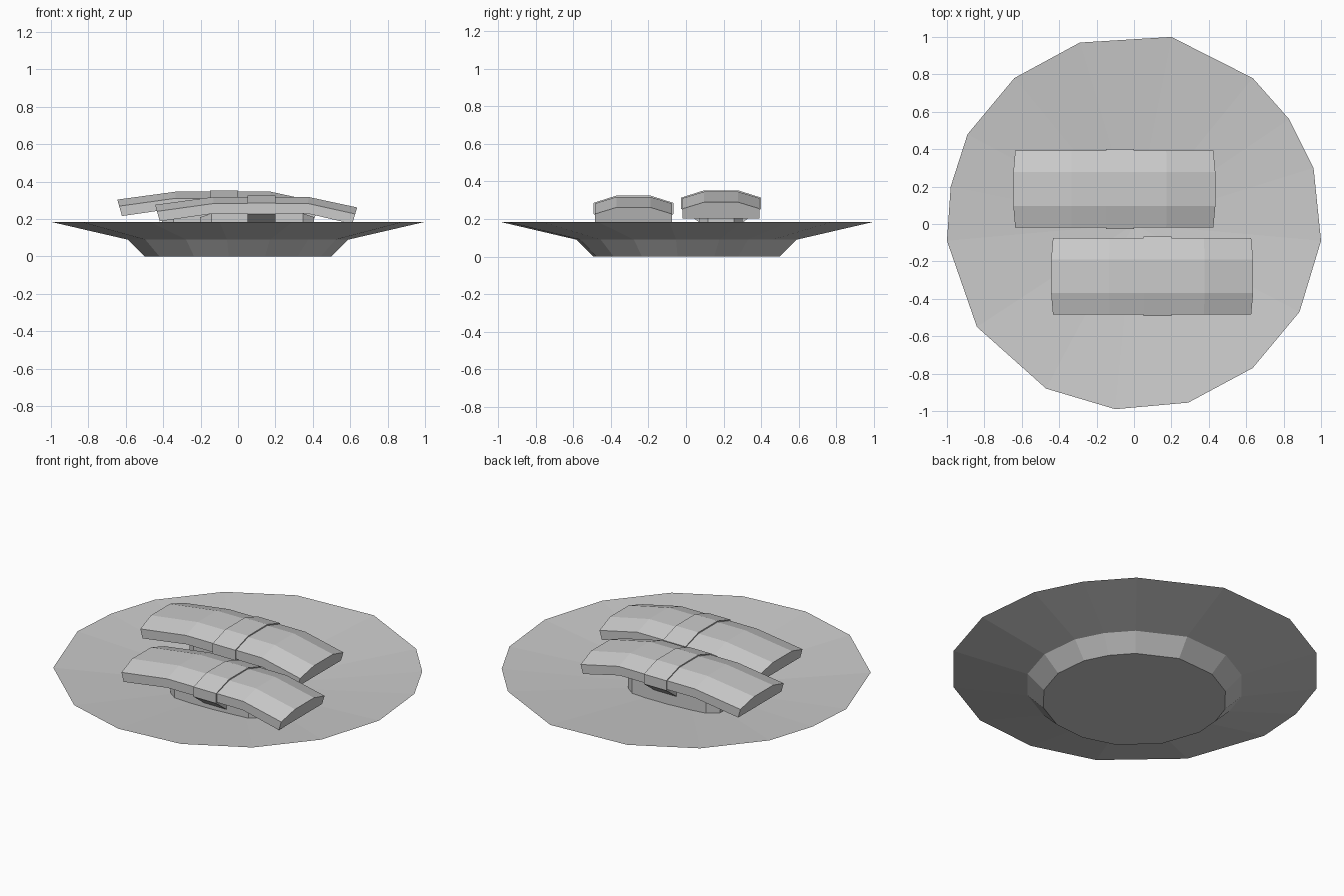
import bpy, bmesh

if "Cube" in bpy.data.objects:
    bpy.data.objects.remove(bpy.data.objects["Cube"])

def make(name, bm):
    bmesh.ops.recalc_face_normals(bm, faces=bm.faces)
    me = bpy.data.meshes.new(name)
    bm.to_mesh(me)
    bm.free()
    ob = bpy.data.objects.new(name, me)
    bpy.context.collection.objects.link(ob)
    return ob

def loft(name, rings):
    """Skin matching closed rings and cap both ends."""
    bm = bmesh.new()
    vs = [[bm.verts.new(p) for p in r] for r in rings]
    n = len(vs[0])
    for a, b in zip(vs, vs[1:]):
        for i in range(n):
            j = (i + 1) % n
            bm.faces.new((a[i], a[j], b[j], b[i]))
    bm.faces.new(vs[0])
    bm.faces.new(vs[-1])
    return make(name, bm)

# plate: irregular 16-sided rim, stepped underside, shallow conical top
RIM = [(.2, 1), (.635, .78), (.83, .56), (.96, .3), (1, -.09), (.885, -.47),
       (.635, -.77), (.29, -.955), (-.1, -.99), (-.47, -.88), (-.84, -.55),
       (-1, -.09), (-.98, .2), (-.89, .48), (-.64, .78), (-.29, .97)]
levels = [(.5, 0), (.59, .09), (1, .185), (.02, .092)]
loft("plate", [[(x * s, y * s, z) for x, y in RIM] for s, z in levels])

def nigiri(tag, cx, cy, dz, band_x):
    # fish slice: hexagonal section swept along a drooping path
    section = [(-.205, .23), (-.205, .283), (-.09, .318), (.09, .318), (.205, .283), (.205, .23)]
    path = [(-.54, -.042, .28), (-.23, 0, .06), (.28, 0, -.08), (.54, -.056, -.3)]
    rings = []
    for x, drop, lean in path:
        rings.append([(cx + x + lean * (.318 - z), cy + y, z + drop + dz) for y, z in section])
    loft(tag + "_fish_slice", rings)

    # rice block with chamfered ends
    rice = []
    for x, w, top, low in [(-.30, .07, .21, .13), (-.24, .115, .23, .09),
                           (.25, .115, .23, .09), (.31, .07, .21, .13)]:
        rice.append([(cx + x, cy - w, low), (cx + x, cy - w, top + dz),
                     (cx + x, cy + w, top + dz), (cx + x, cy + w, low)])
    loft(tag + "_rice", rice)

    # seaweed band wrapping fish and rice
    band = [(-.03, .09), (-.213, .227), (-.213, .286), (-.09, .325),
            (.09, .325), (.213, .286), (.213, .227), (.03, .09)]
    loft(tag + "_seaweed_band",
         [[(x, cy + y, z + dz) for y, z in band] for x in (band_x, band_x + .15)])

nigiri("back", -.105, .187, .028, -.15)
nigiri("front", .097, -.28, 0, .05)
